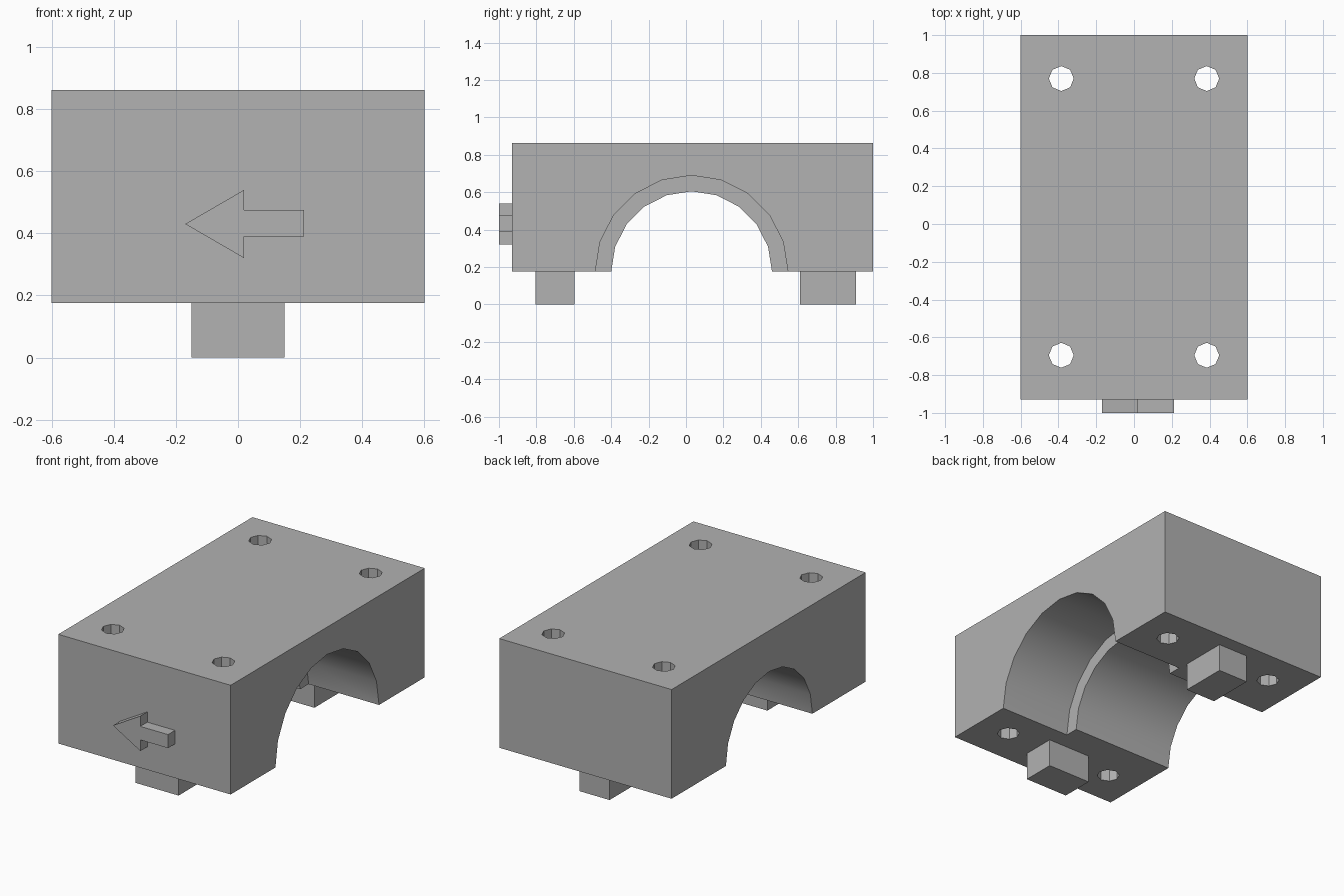
import bpy, bmesh, math
from mathutils import Matrix

cube = bpy.data.objects.get("Cube")
if cube:
    bpy.data.objects.remove(cube, do_unlink=True)

GREY = (0.445, 0.445, 0.445, 1)
mat = bpy.data.materials.new("plain grey")
mat.use_nodes = True
mat.diffuse_color = GREY
mat.node_tree.nodes["Principled BSDF"].inputs["Base Color"].default_value = GREY

BOTTOM, TOP = 0.175, 0.862
FRONT, BACK = -0.93, 1.0
HALF_WIDTH = 0.6


def finish(name, bm):
    bmesh.ops.recalc_face_normals(bm, faces=bm.faces)
    mesh = bpy.data.meshes.new(name)
    bm.to_mesh(mesh)
    bm.free()
    mesh.materials.append(mat)
    obj = bpy.data.objects.new(name, mesh)
    bpy.context.collection.objects.link(obj)
    return obj


def box(name, x0, x1, y0, y1, z0, z1):
    bm = bmesh.new()
    place = Matrix.Translation(((x0 + x1) / 2, (y0 + y1) / 2, (z0 + z1) / 2))
    size = Matrix.Diagonal((x1 - x0, y1 - y0, z1 - z0, 1))
    bmesh.ops.create_cube(bm, size=1, matrix=place @ size)
    return finish(name, bm)


def cylinder(name, centre, radius, length, sides, turn=0):
    bm = bmesh.new()
    place = Matrix.Translation(centre) @ Matrix.Rotation(turn, 4, "Y")
    bmesh.ops.create_cone(bm, cap_ends=True, segments=sides, radius1=radius,
                          radius2=radius, depth=length, matrix=place)
    return finish(name, bm)


def cut(target, cutter):
    mod = target.modifiers.new("cut", "BOOLEAN")
    mod.operation = "DIFFERENCE"
    mod.solver = "EXACT"
    mod.object = cutter
    bpy.context.view_layer.objects.active = target
    bpy.ops.object.modifier_apply(modifier=mod.name)
    bpy.data.objects.remove(cutter, do_unlink=True)


# Clamp block
block = box("clamp_block", -HALF_WIDTH, HALF_WIDTH, FRONT, BACK, BOTTOM, TOP)

# Stepped half-round bore: narrow all the way through, wide on the left side
STEP, BORE_Y = 0.11, 0.03
cut(block, cylinder("narrow_bore", (0, BORE_Y, BOTTOM), 0.43, 2, 20, math.pi / 2))
cut(block, cylinder("wide_bore", (STEP + 0.5, BORE_Y, BOTTOM), 0.515, 1, 20, math.pi / 2))

# Four bolt holes
for x in (-0.385, 0.385):
    for y in (-0.695, 0.77):
        cut(block, cylinder("bolt_hole", (x, y, 0.5), 0.066, 2, 8))

# Smooth bore, crisp edges
bpy.ops.object.select_all(action="DESELECT")
block.select_set(True)
bpy.context.view_layer.objects.active = block
bpy.ops.object.shade_smooth_by_angle(angle=math.radians(30))

# Locating pegs under the block
box("front_peg", -0.15, 0.15, -0.805, -0.595, 0, BOTTOM + 0.005)
box("back_peg", -0.105, 0.105, 0.61, 0.91, 0, BOTTOM + 0.005)

# Raised direction arrow on the front
outline = [(-0.17, 0.43), (0.02, 0.32), (0.02, 0.39), (0.213, 0.39),
           (0.213, 0.475), (0.02, 0.475), (0.02, 0.54)]
bm = bmesh.new()
face = bm.faces.new([bm.verts.new((x, -1, z)) for x, z in outline])
ext = bmesh.ops.extrude_face_region(bm, geom=[face])
bmesh.ops.translate(bm, vec=(0, 1 + FRONT + 0.005, 0),
                    verts=[v for v in ext["geom"] if isinstance(v, bmesh.types.BMVert)])
finish("direction_arrow", bm)
